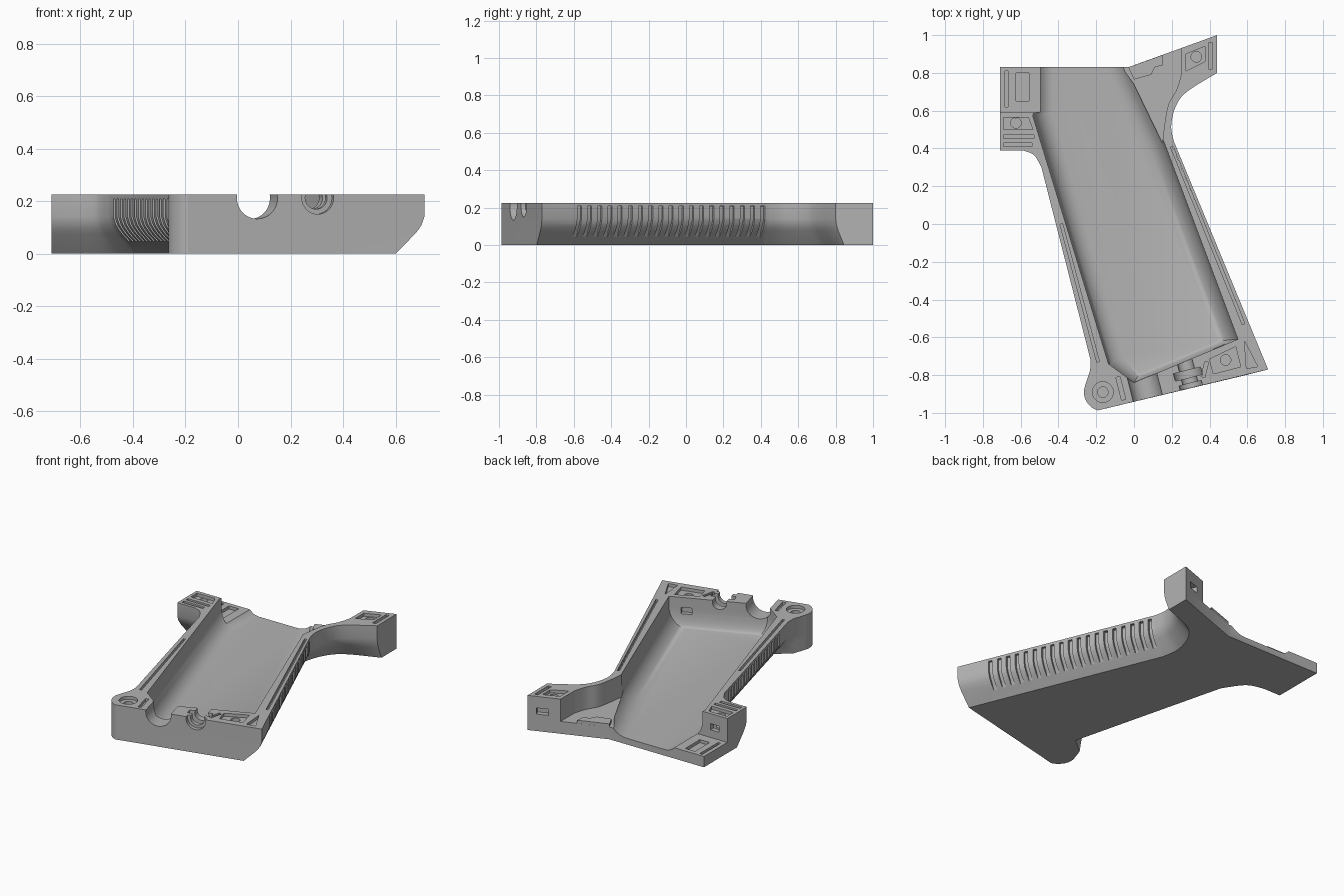
import bpy, bmesh, math
from mathutils import Vector

if "Cube" in bpy.data.objects:
    bpy.data.objects.remove(bpy.data.objects["Cube"])

H = 0.225    # rim height
TOP = 0.3    # cutters end above the rim

grey = bpy.data.materials.new("matte_grey")
grey.use_nodes = True
grey.diffuse_color = (0.45, 0.45, 0.45, 1)
grey.node_tree.nodes["Principled BSDF"].inputs["Base Color"].default_value = (0.45, 0.45, 0.45, 1)


def loft(bm, rings):
    """Closed solid through rings of equal vertex count."""
    rows = [[bm.verts.new(p) for p in ring] for ring in rings]
    faces = [bm.faces.new(rows[0]), bm.faces.new(rows[-1])]
    for a, b in zip(rows, rows[1:]):
        for i in range(len(a)):
            j = (i + 1) % len(a)
            faces.append(bm.faces.new((a[i], a[j], b[j], b[i])))
    bmesh.ops.recalc_face_normals(bm, faces=faces)


def prism(bm, pts, z0, z1=TOP):
    loft(bm, [[(p[0], p[1], z) for p in pts] for z in (z0, z1)])


def slot(bm, a, b, width, z0, z1=TOP):
    a, b = Vector(a), Vector(b)
    d = (b - a).normalized() * width / 2
    n = Vector((-d.y, d.x))
    prism(bm, [a + n, a - n, b - n, b + n], z0, z1)


def cylinder(bm, base, axis, r, length, n=32):
    axis = Vector(axis).normalized()
    u = axis.orthogonal().normalized()
    v = axis.cross(u)
    circle = [Vector(base) + r * (u * math.cos(t) + v * math.sin(t))
              for t in (math.tau * i / n for i in range(n))]
    loft(bm, [circle, [p + axis * length for p in circle]])


def inset_rings(outline, profile):
    """Outline rows are x, y and inset vector; profile rows are z and inset share."""
    return [[(x + dx * t, y + dy * t, z) for x, y, dx, dy in outline] for z, t in profile]


def spline(pts, steps=6):
    out = []
    for i in range(len(pts) - 1):
        p0, p1, p2, p3 = (pts[max(0, min(len(pts) - 1, i + k))] for k in (-1, 0, 1, 2))
        for s in range(steps):
            t = s / steps
            out.append(tuple(0.5 * (2 * b + (c - a) * t + (2 * a - 5 * b + 4 * c - d) * t * t
                                    + (3 * b - a - 3 * c + d) * t ** 3)
                             for a, b, c, d in zip(p0, p1, p2, p3)))
    return out + [pts[-1]]


def make(name, bm):
    bmesh.ops.triangulate(bm, faces=[f for f in bm.faces if len(f.verts) == 4])
    me = bpy.data.meshes.new(name)
    bm.to_mesh(me)
    bm.free()
    me.materials.append(grey)
    ob = bpy.data.objects.new(name, me)
    bpy.context.collection.objects.link(ob)
    return ob


def cut(target, bm):
    tool = make("cutter", bm)
    tool.hide_render = True
    mod = target.modifiers.new("cut", "BOOLEAN")
    mod.operation = "DIFFERENCE"
    mod.solver = "EXACT"
    mod.object = tool
    bpy.context.view_layer.objects.active = target
    bpy.ops.object.modifier_apply(modifier=mod.name)
    bpy.data.objects.remove(tool)


# Outer grip body with chamfered long edges
lug = (-0.165, -0.89)
outline = [(-0.71, 0.83, 0, 0), (-0.71, 0.39, 0, 0.1)]
outline += spline([(-0.59, 0.39, 0, 0.1), (-0.53, 0.365, 0.05, 0.09), (-0.49, 0.30, 0.1, 0.03)])
outline += [(-0.23, -0.72, 0.1, 0.03), (-0.232, -0.775, 0, 0)]
for k in range(11):
    a = math.radians(160 + 9.5 * k)
    outline.append((lug[0] + 0.1 * math.cos(a), lug[1] + 0.1 * math.sin(a), 0, 0))
outline += [(0.71, -0.77, -0.11, -0.028)]
outline += spline([(0.21, 0.44, -0.1, -0.04), (0.197, 0.52, -0.1, 0), (0.22, 0.62, -0.08, 0.04),
                   (0.28, 0.70, -0.05, 0.06), (0.44, 0.80, 0, 0.045)])
outline += [(0.44, 1.0, 0, 0), (-0.03, 0.83, 0, 0)]
bm = bmesh.new()
loft(bm, inset_rings(outline, [(0, 1), (0.075, 0.32), (0.092, 0.2), (0.11, 0.09), (0.14, 0), (H, 0)]))
body = make("grip_shell", bm)

# Main cavity, open at the back, with filleted floor
cavity = [(-0.53, 0.9, 0.1, 0), (-0.53, 0.6, 0.1, 0), (-0.535, 0.57, 0.1, 0.02),
          (-0.135, -0.74, 0.1, 0.04), (0, -0.84, 0.03, 0.05), (0.55, -0.61, -0.11, -0.01),
          (0.16, 0.43, -0.11, -0.04), (0, 0.78, -0.11, -0.05), (-0.06, 0.91, -0.11, -0.05)]
arc = [math.pi / 2 * i / 8 for i in range(9)]
bm = bmesh.new()
loft(bm, inset_rings(cavity, [(TOP, 0)] + [(0.16 - 0.12 * math.sin(a), 1 - math.cos(a)) for a in arc]))
cut(body, bm)

# Lowered back corner and hollow of the rear wing
bm = bmesh.new()
prism(bm, [(-0.8, 0.59), (-0.45, 0.59), (-0.45, 0.9), (-0.8, 0.9)], 0.07)
wing = spline([(0.15, 0.43), (0.165, 0.55), (0.185, 0.64), (0.225, 0.71), (0.25, 0.79)])
prism(bm, wing + [(0.25, 1.05), (-0.1, 1.05), (-0.1, 0.88), (0, 0.74)], 0.08)
cut(body, bm)

# Channels through the front wall
along = Vector((0.969, 0.245, 0))
inward = Vector((-0.245, 0.969, 0))
for x, y, r, start, length in ((0.075, -0.93, 0.08, -0.1, 0.35), (0.305, -0.872, 0.043, -0.1, 0.35),
                               (0.305, -0.872, 0.062, -0.1, 0.13), (0.305, -0.872, 0.075, 0.06, 0.04)):
    bm = bmesh.new()
    cylinder(bm, Vector((x, y, 0.212)) + inward * start, inward, r, length)
    cut(body, bm)

# Finger grooves down both long edges
bm = bmesh.new()


def grip_grooves(a, b, count, depth):
    a, b = Vector(a).to_3d(), Vector(b).to_3d()
    d = (b - a).normalized()
    n = Vector((-d.y, d.x, 0))
    profile = [(-0.03, 0.208), (depth, 0.208), (depth, 0.14), (depth + 0.011, 0.11),
               (depth + 0.034, 0.08), (0.07, 0.045), (-0.03, 0.045)]
    for i in range(count):
        c = a.lerp(b, i / (count - 1))
        loft(bm, [[c + d * s + n * p + Vector((0, 0, z)) for p, z in profile]
                  for s in (-0.012, 0.012)])


grip_grooves((0.627, -0.57), (0.222, 0.41), 19, 0.016)
grip_grooves((-0.472, 0.23), (-0.268, -0.57), 16, 0.012)
cut(body, bm)

# Shallow recesses and rim grooves on the mating face
bm = bmesh.new()
shallow = H - 0.02
prism(bm, [(0.275, 0.81), (0.275, 0.90), (0.375, 0.94), (0.375, 0.86)], shallow)
prism(bm, [(-0.69, 0.565), (-0.56, 0.565), (-0.535, 0.5), (-0.69, 0.5)], shallow)
centre = Vector((0.485, -0.725, 0))
prism(bm, [centre + along * u + inward * v
           for u, v in ((-0.08, -0.05), (0.07, -0.05), (0.07, 0.06), (-0.08, 0.03))], shallow)
prism(bm, [(0.585, -0.62), (0.595, -0.765), (0.655, -0.755)], shallow)
for a, b, w in (((0.405, 0.82), (0.405, 0.96), 0.022), ((-0.69, 0.462), (-0.53, 0.462), 0.02),
                ((-0.69, 0.42), (-0.54, 0.42), 0.02), ((0.365, -0.81), (0.385, -0.73), 0.02),
                ((-0.085, -0.81), (-0.055, -0.93), 0.022), ((0.20, 0.41), (0.58, -0.53), 0.014),
                ((-0.385, 0), (-0.19, -0.73), 0.014)):
    slot(bm, a, b, w, shallow)
# Screw recess
cylinder(bm, (*lug, shallow), (0, 0, 1), 0.055, 0.1)
# Pocket in the low corner
prism(bm, [(-0.625, 0.65), (-0.555, 0.65), (-0.555, 0.8), (-0.625, 0.8)], 0.05, 0.15)
slot(bm, (-0.675, 0.62), (-0.675, 0.81), 0.018, 0.055, 0.15)
# Latch slots in the side walls of the blocks
slot(bm, (0.32, 0.953), (0.39, 0.98), 0.06, 0.11, 0.15)
slot(bm, (-0.65, 0.59), (-0.59, 0.59), 0.06, 0.12, 0.16)
slot(bm, (0.42, -0.66), (0.48, -0.635), 0.06, 0.12, 0.16)
cut(body, bm)

# Pin and screw holes
bm = bmesh.new()
for x, y, r in ((0.33, 0.885, 0.028), (-0.625, 0.535, 0.028), (0.485, -0.72, 0.028), (*lug, 0.028)):
    cylinder(bm, (x, y, 0.13), (0, 0, 1), r, 0.17, 24)
cut(body, bm)

# Stepped tongue on the back edge of the wing
bm = bmesh.new()
prism(bm, [(-0.03, 0.83), (0, 0.765), (0.09, 0.79), (0.11, 0.83), (0.15, 0.84), (0.155, 0.896)], 0.04, 0.1)
tongue = make("locating_tongue", bm)

# Smooth curved walls, sharp edges kept
for ob in (body, tongue):
    bpy.ops.object.select_all(action="DESELECT")
    ob.select_set(True)
    bpy.context.view_layer.objects.active = ob
    bpy.ops.object.shade_smooth_by_angle(angle=math.radians(30))
